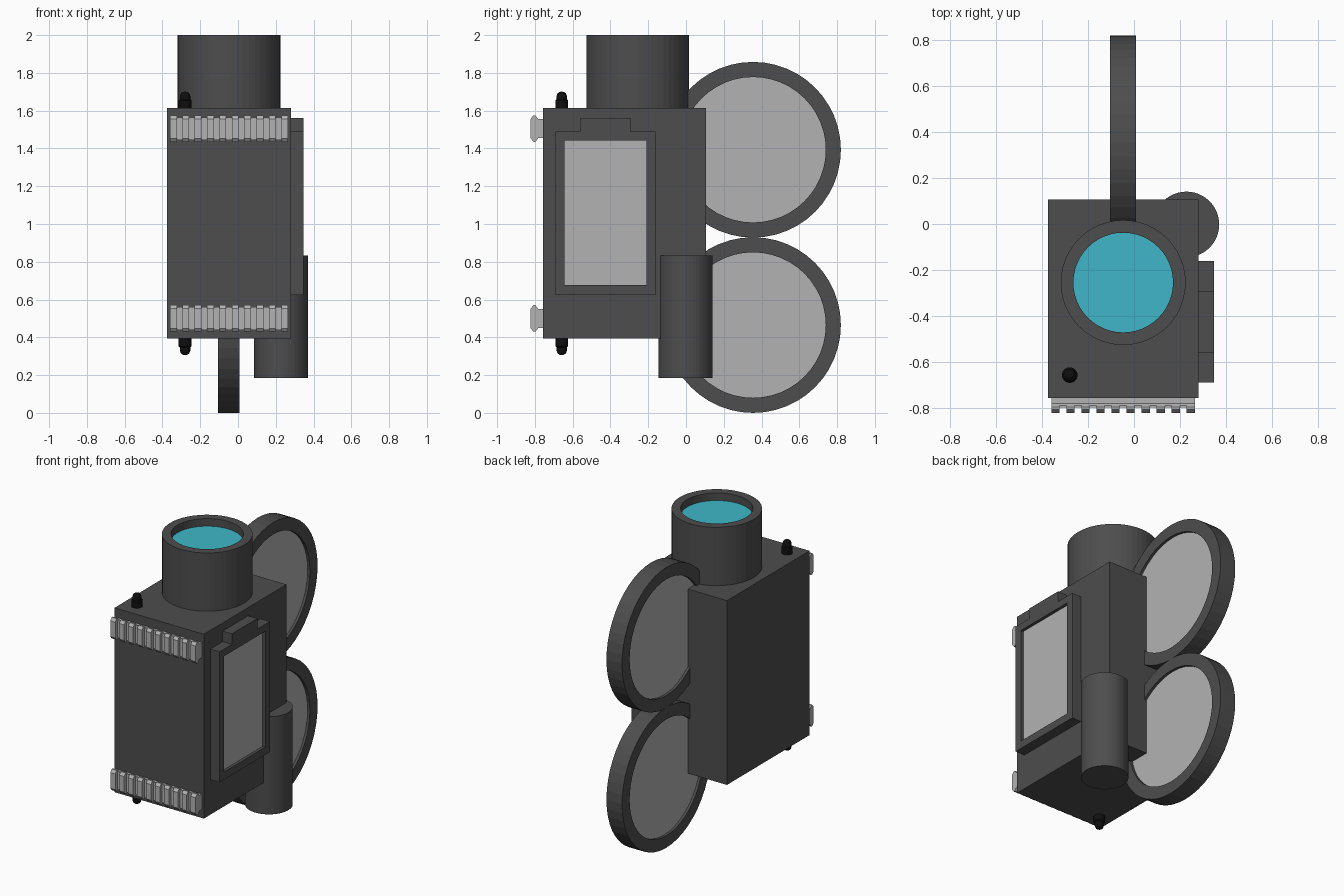
import bpy, bmesh, math
from mathutils import Matrix, Vector

if "Cube" in bpy.data.objects:
    bpy.data.objects.remove(bpy.data.objects["Cube"])


def material(name, rgb):
    m = bpy.data.materials.new(name)
    m.diffuse_color = (*rgb, 1)
    m.use_nodes = True
    m.node_tree.nodes["Principled BSDF"].inputs["Base Color"].default_value = m.diffuse_color
    return m


DARK = material("dark_grey", (0.075, 0.075, 0.075))
LIGHT = material("light_grey", (0.45, 0.45, 0.45))
BLACK = material("black", (0.005, 0.005, 0.005))
BLUE = material("blue_glass", (0.05, 0.47, 0.58))


def finish(bm, name, mat, matrix=Matrix()):
    bmesh.ops.transform(bm, matrix=matrix, verts=bm.verts)
    bmesh.ops.recalc_face_normals(bm, faces=bm.faces)
    me = bpy.data.meshes.new(name)
    bm.to_mesh(me)
    bm.free()
    me.materials.append(mat)
    ob = bpy.data.objects.new(name, me)
    bpy.context.collection.objects.link(ob)
    return ob


def box(name, lo, hi, mat):
    lo, hi = Vector(lo), Vector(hi)
    bm = bmesh.new()
    bmesh.ops.create_cube(bm, size=1)
    return finish(bm, name, mat, Matrix.Translation((lo + hi) / 2) @ Matrix.Diagonal((*(hi - lo), 1)))


def prism(bm, points, x0, x1):
    """Extrude a (y, z) outline along x."""
    face = bm.faces.new([bm.verts.new((x0, y, z)) for y, z in points])
    new = bmesh.ops.extrude_face_region(bm, geom=[face])["geom"]
    bmesh.ops.translate(bm, vec=(x1 - x0, 0, 0), verts=[v for v in new if isinstance(v, bmesh.types.BMVert)])


def lathe(name, profile, mat, matrix, sides=48, closed=False):
    """Spin an (r, z) profile round z."""
    bm = bmesh.new()
    verts = [bm.verts.new((r, 0, z)) for r, z in profile]
    pairs = list(zip(verts, verts[1:])) + ([(verts[-1], verts[0])] if closed else [])
    edges = [bm.edges.new(p) for p in pairs]
    bmesh.ops.spin(bm, geom=verts + edges, axis=(0, 0, 1), cent=(0, 0, 0),
                   angle=math.tau, steps=sides, use_duplicate=False)
    bmesh.ops.remove_doubles(bm, verts=bm.verts, dist=1e-5)
    return finish(bm, name, mat, matrix)


def cylinder(name, r, z0, z1, mat, matrix, sides=48):
    return lathe(name, [(0, z0), (r, z0), (r, z1), (0, z1)], mat, matrix, sides)


T = Matrix.Translation

# Main body
box("body", (-0.375, -0.757, 0.393), (0.28, 0.107, 1.614), DARK)

# Lens tube with recessed glass
lens = T((-0.047, -0.255, 0))
lathe("lens_tube", [(0.217, 1.6), (0.272, 1.6), (0.272, 2.0), (0.217, 2.0)], DARK, lens, closed=True)
cylinder("lens_glass", 0.218, 1.9, 1.95, BLUE, lens)

# Film reels: rim ring plus a thinner disc
for label, z in (("lower", 0.465), ("upper", 1.393)):
    m = T((-0.048, 0.355, z)) @ Matrix.Rotation(math.pi / 2, 4, 'Y')
    lathe(label + "_reel_rim", [(0.385, -0.057), (0.465, -0.057), (0.465, 0.057), (0.385, 0.057)],
          DARK, m, closed=True)
    cylinder(label + "_reel_disc", 0.386, -0.04, 0.04, LIGHT, m)

# Side motor
cylinder("motor", 0.143, 0.185, 0.832, DARK, T((0.228, -0.002, 0)))

# Side door: frame with top tab and a recessed panel
outer = [(-0.69, 0.625), (-0.162, 0.625), (-0.162, 1.49), (-0.295, 1.49),
         (-0.295, 1.56), (-0.56, 1.56), (-0.56, 1.49), (-0.69, 1.49)]
bm = bmesh.new()
for y0, y1, z0, z1 in ((-0.69, -0.643, 0.625, 1.49), (-0.21, -0.162, 0.625, 1.49),
                       (-0.643, -0.21, 0.625, 0.676)):
    prism(bm, [(y0, z0), (y1, z0), (y1, z1), (y0, z1)], 0.27, 0.348)
prism(bm, [(-0.643, 1.443), (-0.21, 1.443), (-0.21, 1.49)] + outer[3:7] + [(-0.643, 1.49)], 0.27, 0.348)
finish(bm, "door_frame", DARK)
box("door_panel", (0.27, -0.645, 0.67), (0.328, -0.208, 1.448), LIGHT)

# Accessory rails: base strip with ten teeth
half_base = [(-0.75, 0.05), (-0.782, 0.05), (-0.79, 0.06)]
half_tooth = [(-0.782, 0.05), (-0.797, 0.07), (-0.808, 0.07), (-0.822, 0.052)]


def mirrored(half, z):
    return [(y, z + h) for y, h in half] + [(y, z - h) for y, h in reversed(half)]


for label, z in (("lower", 0.5), ("upper", 1.505)):
    bm = bmesh.new()
    prism(bm, mirrored(half_base + [(-0.798, 0.06)], z), -0.36, 0.265)
    for i in range(10):
        x = -0.36 + i * (0.625 - 0.036) / 9
        prism(bm, mirrored(half_tooth, z), x, x + 0.036)
    finish(bm, label + "_rail", LIGHT)

# Domed pegs above and below the front corner
peg = [(0, -0.01), (0.034, -0.01), (0.034, 0.04), (0.028, 0.046), (0.028, 0.062), (0.022, 0.078), (0.012, 0.085), (0, 0.087)]
for label, z, s in (("upper", 1.614, 1), ("lower", 0.393, -1)):
    ob = lathe(label + "_peg", peg, BLACK, T((-0.28, -0.658, z)) @ Matrix.Rotation(0 if s > 0 else math.pi, 4, 'X'), 24)
